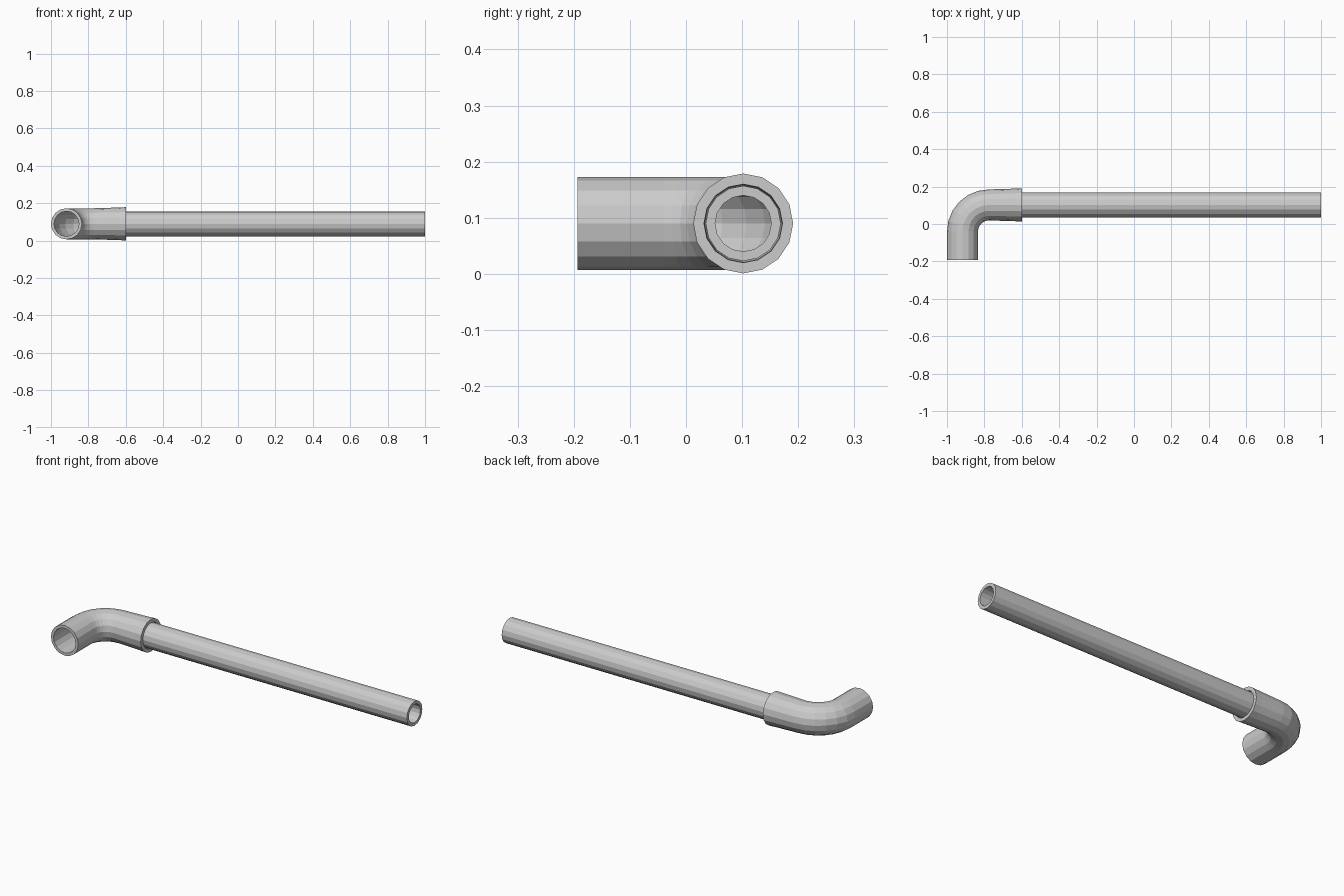
import bpy, bmesh, math
from mathutils import Vector

if "Cube" in bpy.data.objects:
    bpy.data.objects.remove(bpy.data.objects["Cube"])

SIDES = 16
Z = 0.09
PIPE_Y = 0.102


def tube(name, stations):
    """Closed hollow tube; each station is (x, y, heading, outer radius, inner radius)."""
    bm = bmesh.new()

    def ring(x, y, heading, r):
        side = Vector((-math.sin(heading), math.cos(heading), 0))
        verts = []
        for i in range(SIDES):
            a = 2 * math.pi * i / SIDES
            p = Vector((x, y, Z)) + side * r * math.cos(a) + Vector((0, 0, r * math.sin(a)))
            verts.append(bm.verts.new(p))
        return verts

    # outside going forward, inside coming back, joined at both rims
    rings = [ring(x, y, h, ro) for x, y, h, ro, ri in stations]
    rings += [ring(x, y, h, ri) for x, y, h, ro, ri in reversed(stations)]
    for k, a in enumerate(rings):
        b = rings[(k + 1) % len(rings)]
        for i in range(SIDES):
            j = (i + 1) % SIDES
            bm.faces.new((a[i], a[j], b[j], b[i]))
    bmesh.ops.recalc_face_normals(bm, faces=bm.faces[:])
    mesh = bpy.data.meshes.new(name)
    bm.to_mesh(mesh)
    bm.free()
    obj = bpy.data.objects.new(name, mesh)
    bpy.context.collection.objects.link(obj)
    return obj


# elbow: straight mouth, quarter bend, slightly flared socket
R_OUT, R_IN, BEND = 0.083, 0.067, 0.142
CX, CY = -0.775, PIPE_Y - BEND
elbow = [(CX - BEND, -0.193, math.pi / 2, R_OUT, R_IN)]
for k in range(7):
    t = math.pi / 2 * k / 6
    elbow.append((CX - BEND * math.cos(t), CY + BEND * math.sin(t),
                  math.pi / 2 - t, R_OUT, R_IN))
elbow.append((-0.64, PIPE_Y, 0, 0.087, 0.069))
elbow.append((-0.60, PIPE_Y, 0, 0.089, 0.07))
tube("elbow_fitting", elbow)

# long straight pipe pushed into the socket
tube("straight_pipe", [(-0.72, PIPE_Y, 0, 0.067, 0.05),
                       (1.0, PIPE_Y, 0, 0.067, 0.05)])
